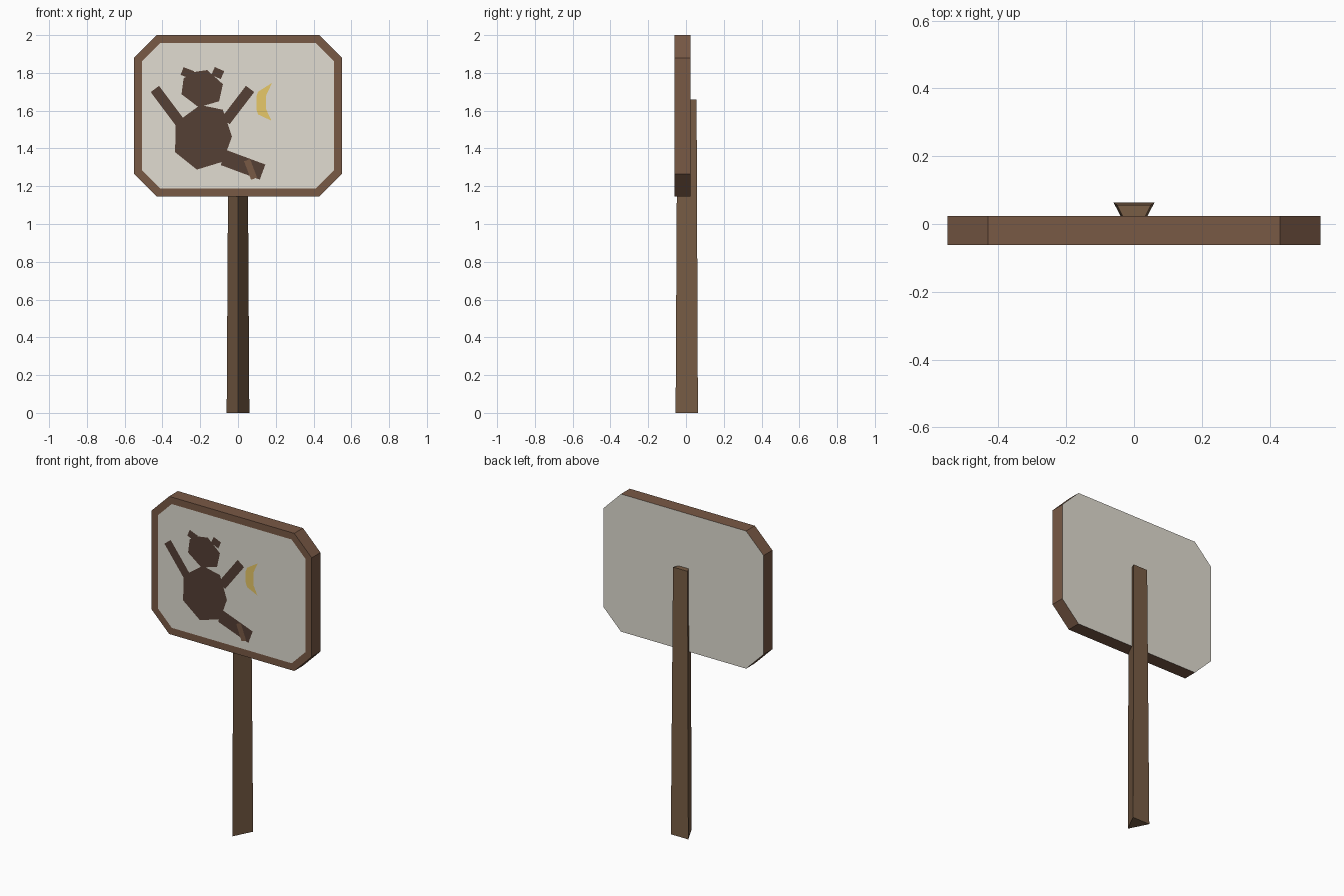
import bpy, bmesh
from math import sin, cos, radians
from mathutils import Vector

if "Cube" in bpy.data.objects:
    bpy.data.objects.remove(bpy.data.objects["Cube"])


def material(name, rgb):
    m = bpy.data.materials.new(name)
    m.diffuse_color = (*rgb, 1)
    m.use_nodes = True
    m.node_tree.nodes["Principled BSDF"].inputs["Base Color"].default_value = m.diffuse_color
    return m


WOOD = material("frame_wood", (0.19, 0.10, 0.06))
POST = material("post_wood", (0.19, 0.11, 0.06))
PANEL = material("pale_panel", (0.75, 0.72, 0.64))
DARK = material("dark_paint", (0.09, 0.05, 0.035))
YELLOW = material("yellow_paint", (0.80, 0.58, 0.14))

FRONT, BACK = -0.062, 0.024


def finish(name, bm, *mats):
    me = bpy.data.meshes.new(name)
    bm.to_mesh(me)
    bm.free()
    for m in mats:
        me.materials.append(m)
    ob = bpy.data.objects.new(name, me)
    bpy.context.collection.objects.link(ob)
    return ob


def decal(name, pts, mat, lift=0.001):
    """Flat painted shape on the front of the board, facing -y."""
    bm = bmesh.new()
    f = bm.faces.new([bm.verts.new((x, FRONT - lift, z)) for x, z in pts])
    f.normal_update()
    if f.normal.y > 0:
        f.normal_flip()
    finish(name, bm, mat)


def strip(name, start, end, width, mat, lift=0.001):
    a, b = Vector(start), Vector(end)
    d = (b - a).normalized()
    n = Vector((-d.y, d.x)) * width / 2
    decal(name, [a - n, b - n, b + n, a + n], mat, lift)


# Chamfered board: wooden rim and sides, pale front panel and back
hx, z0, z1, c = 0.55, 1.145, 2.0, 0.12
outline = [(-hx + c, z0), (hx - c, z0), (hx, z0 + c), (hx, z1 - c),
           (hx - c, z1), (-hx + c, z1), (-hx, z1 - c), (-hx, z0 + c)]
bm = bmesh.new()
front = bm.faces.new([bm.verts.new((x, FRONT, z)) for x, z in outline])
back = bm.faces.new([bm.verts.new((x, BACK, z)) for x, z in reversed(outline)])
bm.verts.ensure_lookup_table()
for i in range(8):
    j = (i + 1) % 8
    bm.faces.new([bm.verts[k] for k in (j, i, 15 - i, 15 - j)])
bm.normal_update()
bmesh.ops.inset_region(bm, faces=[front], thickness=0.043, use_even_offset=True)
front.material_index = back.material_index = 1
finish("sign_board", bm, WOOD, PANEL)

# Tapered three-sided post, sharp edge forward
bm = bmesh.new()
rings = [[bm.verts.new(p) for p in ((-w, yb, z), (0, yf, z), (w, yb, z))]
         for w, yf, yb, z in ((0.06, -0.055, 0.063, 0), (0.05, -0.046, 0.056, 1.66))]
bm.faces.new(rings[0])
bm.faces.new(rings[1])
for i in range(3):
    j = (i + 1) % 3
    bm.faces.new([rings[0][i], rings[0][j], rings[1][j], rings[1][i]])
bmesh.ops.recalc_face_normals(bm, faces=bm.faces)
finish("post", bm, POST)

# Painted figure
decal("figure_body", [(-0.20, 1.63), (-0.33, 1.535), (-0.333, 1.38), (-0.218, 1.288),
                      (-0.08, 1.33), (-0.032, 1.463), (-0.08, 1.605)], DARK)
decal("figure_head", [(-0.163, 1.815), (-0.243, 1.803), (-0.288, 1.77), (-0.299, 1.687),
                      (-0.208, 1.618), (-0.10, 1.65), (-0.08, 1.74)], DARK, 0.0011)
strip("left_ear", (-0.296, 1.81), (-0.24, 1.788), 0.044, DARK, 0.0012)
strip("right_ear", (-0.132, 1.81), (-0.082, 1.788), 0.046, DARK, 0.0012)
strip("left_arm", (-0.44, 1.715), (-0.305, 1.535), 0.055, DARK, 0.0012)
strip("right_arm", (0.064, 1.715), (-0.066, 1.545), 0.055, DARK, 0.0012)
strip("leg", (-0.077, 1.352), (0.13, 1.275), 0.085, DARK, 0.0012)
strip("leg_stripe", (0.048, 1.338), (0.085, 1.24), 0.034, WOOD, 0.0018)

# Crescent moon
decal("moon", [(0.18, 1.747), (0.106, 1.70), (0.097, 1.675), (0.097, 1.607),
               (0.106, 1.58), (0.177, 1.547), (0.149, 1.607), (0.149, 1.68)], YELLOW)
